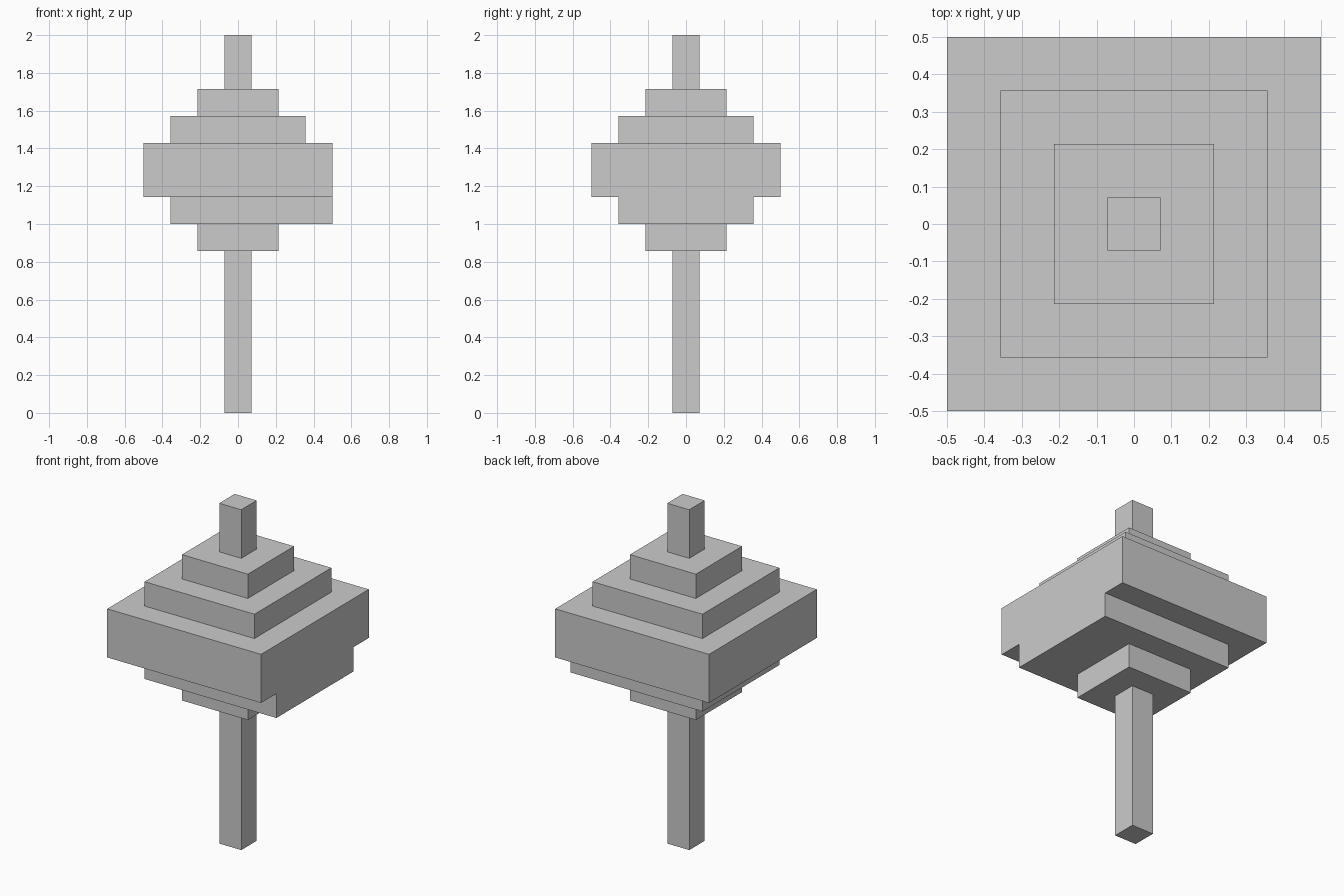
import bpy

cube = bpy.data.objects.get("Cube")
if cube:
    bpy.data.objects.remove(cube, do_unlink=True)

U = 1 / 7  # one block of the stepped shape

grey = bpy.data.materials.new("plain_grey")
grey.use_nodes = True
colour = (0.6, 0.6, 0.6, 1)
grey.diffuse_color = colour
grey.node_tree.nodes["Principled BSDF"].inputs["Base Color"].default_value = colour


def slab(name, width, bottom, top, extra_left=0):
    """Square slab measured in blocks, optionally lengthened towards +x."""
    size = ((width + extra_left) * U, width * U, (top - bottom) * U)
    centre = (extra_left * U / 2, 0, (top + bottom) * U / 2)
    bpy.ops.mesh.primitive_cube_add(size=1, location=centre)
    obj = bpy.context.object
    obj.name = name
    for v in obj.data.vertices:
        v.co = [c * s for c, s in zip(v.co, size)]
    obj.data.materials.append(grey)


# Lower stem and widening underside
slab("lower_stem", 1, 0, 6)
slab("lower_small_step", 3, 6, 7)
slab("lower_wide_step", 5, 7, 8, extra_left=1)  # reaches the left edge

# Broad middle and narrowing top
slab("middle_block", 7, 8, 10)
slab("upper_wide_step", 5, 10, 11)
slab("upper_small_step", 3, 11, 12)
slab("top_stem", 1, 12, 14)
